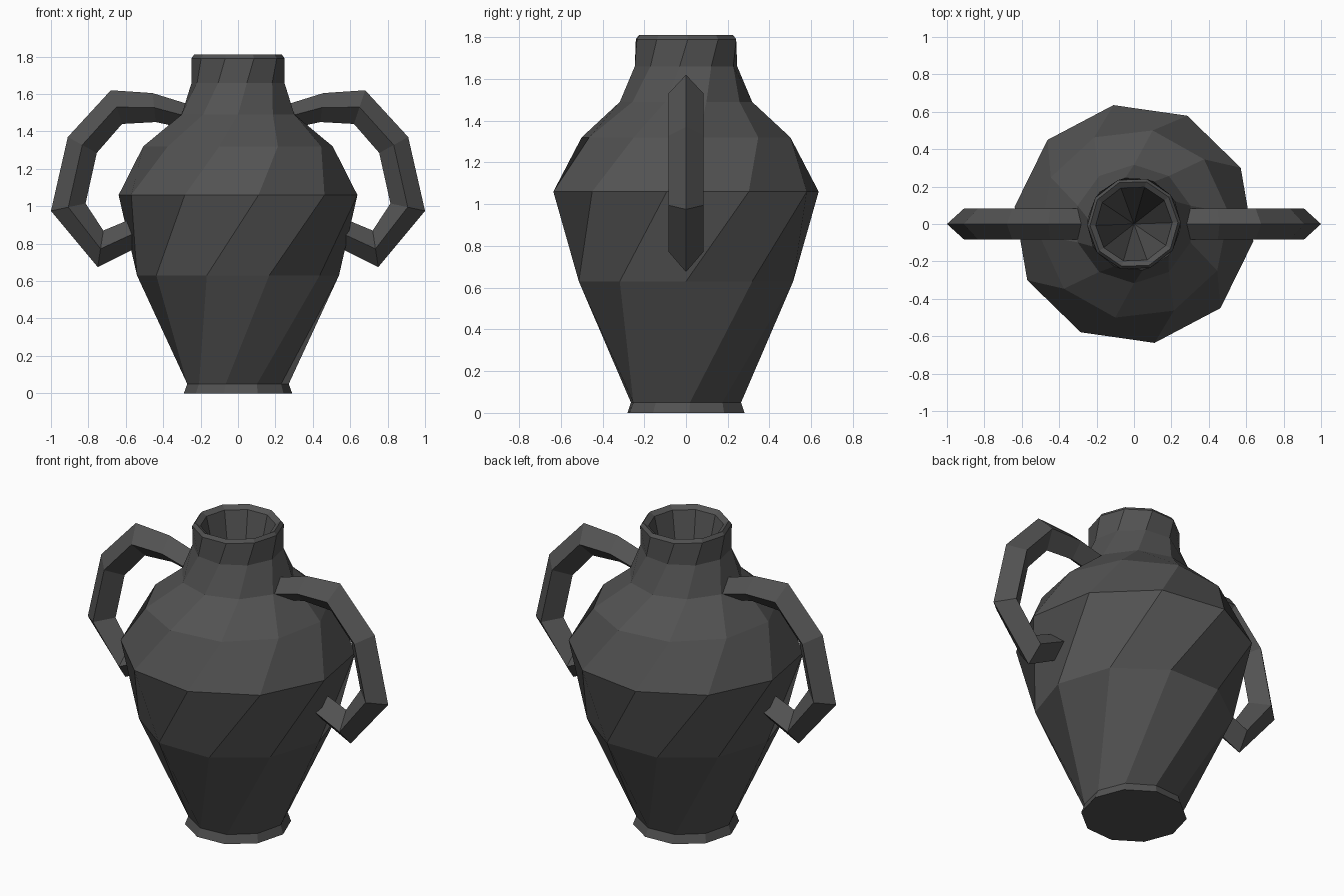
import bpy
from math import cos, sin, radians

cube = bpy.data.objects.get("Cube")
if cube:
    bpy.data.objects.remove(cube, do_unlink=True)

clay = bpy.data.materials.new("dark_grey_clay")
clay.use_nodes = True
GREY = (0.085, 0.085, 0.085, 1)
clay.diffuse_color = GREY
clay.node_tree.nodes["Principled BSDF"].inputs["Base Color"].default_value = GREY


def add_object(name, verts, faces):
    mesh = bpy.data.meshes.new(name)
    mesh.from_pydata(verts, [], faces)
    mesh.materials.append(clay)
    obj = bpy.data.objects.new(name, mesh)
    bpy.context.collection.objects.link(obj)
    return obj


def bridge(rows, sides):
    """Quads between consecutive closed rings of vertices."""
    faces = []
    for r in range(rows - 1):
        for i in range(sides):
            j = (i + 1) % sides
            low, high = r * sides, (r + 1) * sides
            faces.append((low + j, high + j, high + i, low + i))
    return faces


# Twisted ten-sided body: height, radius, twist in degrees
SIDES = 10
RINGS = [
    (0.00, 0.29, -33), (0.05, 0.272, -32), (0.63, 0.54, 0),
    (1.06, 0.645, 27.8), (1.32, 0.51, 42.7), (1.49, 0.317, 54),
    (1.66, 0.25, 65), (1.79, 0.25, 74), (1.81, 0.235, 74),
    (1.79, 0.205, 74),
]
verts = []
for z, radius, twist in RINGS:
    for i in range(SIDES):
        a = radians(twist + 360 * i / SIDES)
        verts.append((radius * cos(a), radius * sin(a), z))
faces = bridge(len(RINGS), SIDES)
faces.append(tuple(reversed(range(SIDES))))

# Deep tapering hollow inside the neck
last = (len(RINGS) - 1) * SIDES
apex = len(verts)
verts.append((0, 0, 0.9))
for i in range(SIDES):
    faces.append((last + i, last + (i + 1) % SIDES, apex))
add_object("vase_body", verts, faces)

# Handles: diamond section swept between an outer and an inner outline (x, z)
OUTER = [(0.28, 1.55), (0.457, 1.605), (0.68, 1.62), (0.91, 1.37),
         (1.0, 0.975), (0.75, 0.675), (0.54, 0.78)]
INNER = [(0.30, 1.42), (0.44, 1.45), (0.62, 1.44), (0.755, 1.285),
         (0.815, 1.015), (0.72, 0.87), (0.54, 0.945)]
HALF = 0.084


def add_handle(name, side):
    pts = []
    for (ox, oz), (ix, iz) in zip(OUTER, INNER):
        mx, mz = (ox + ix) / 2, (oz + iz) / 2
        pts += [(side * ox, 0, oz), (side * mx, side * HALF, mz),
                (side * ix, 0, iz), (side * mx, -side * HALF, mz)]
    n = len(pts)
    quads = bridge(len(OUTER), 4)
    quads += [(3, 2, 1, 0), (n - 4, n - 3, n - 2, n - 1)]
    add_object(name, pts, quads)


add_handle("left_handle", 1)
add_handle("right_handle", -1)
